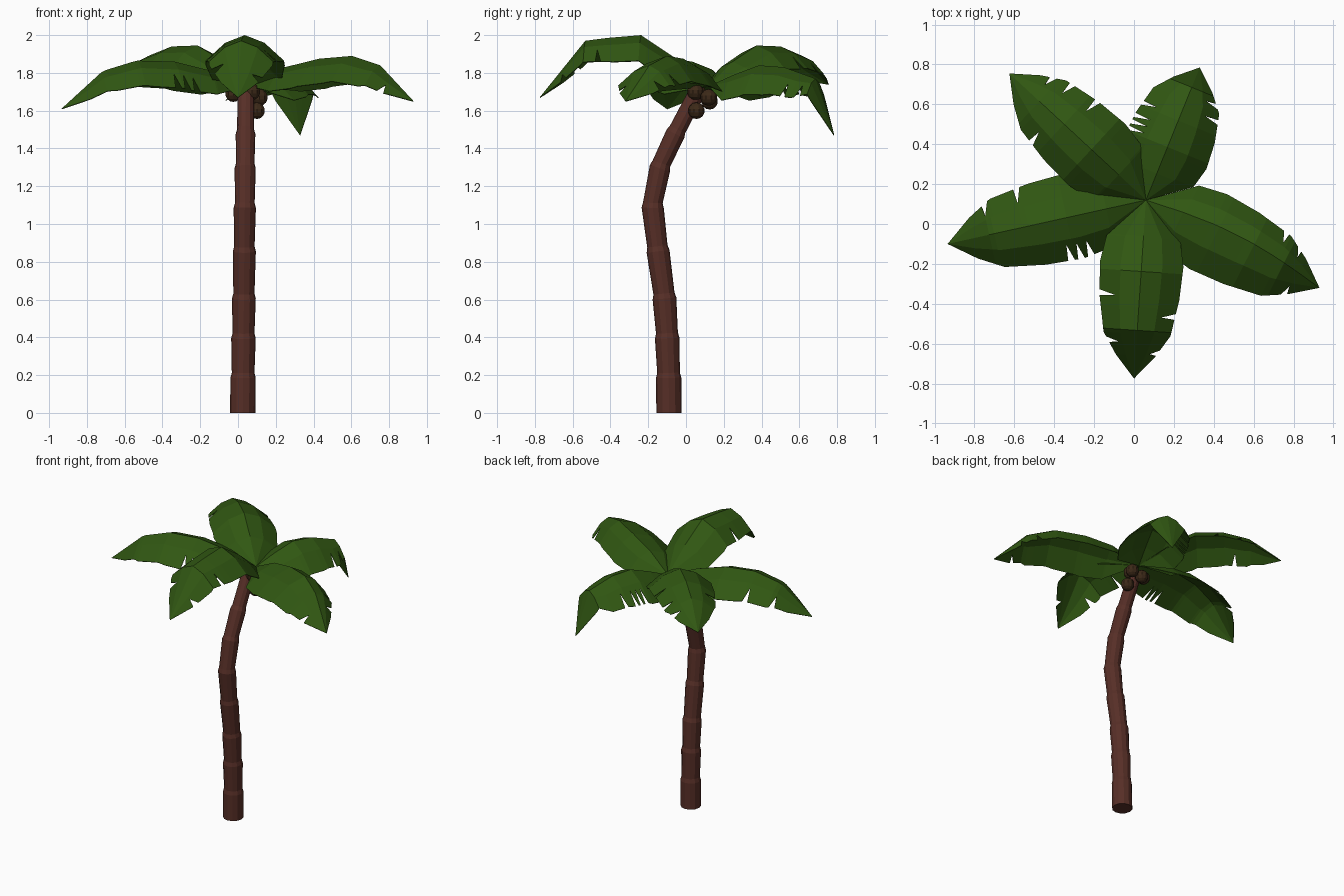
import bpy, bmesh, math
from mathutils import Vector

cube = bpy.data.objects.get("Cube")
if cube:
    bpy.data.objects.remove(cube, do_unlink=True)


def material(name, rgb):
    mat = bpy.data.materials.new(name)
    mat.use_nodes = True
    mat.diffuse_color = (*rgb, 1)
    bsdf = next(n for n in mat.node_tree.nodes if n.type == "BSDF_PRINCIPLED")
    bsdf.inputs["Base Color"].default_value = (*rgb, 1)
    bsdf.inputs["Roughness"].default_value = 0.9
    return mat


leaf_green = material("leaf green", (0.03, 0.095, 0.006))
bark_brown = material("bark brown", (0.095, 0.028, 0.02))
husk_brown = material("husk brown", (0.045, 0.022, 0.009))


def make_object(name, bm, mat):
    mesh = bpy.data.meshes.new(name)
    bm.to_mesh(mesh)
    bm.free()
    mesh.materials.append(mat)
    obj = bpy.data.objects.new(name, mesh)
    bpy.context.scene.collection.objects.link(obj)
    return obj


def interpolate(points, t):
    """Piecewise linear value at t of (t, value) pairs."""
    for (t0, v0), (t1, v1) in zip(points, points[1:]):
        if t <= t1:
            return v0 + (v1 - v0) * (t - t0) / (t1 - t0)
    return points[-1][1]


# Trunk: segments that flare towards their top and step in at each joint
JOINTS = [  # y, z, radius
    (-.09, 0, .067), (-.092, .2, .067), (-.1, .41, .065), (-.115, .62, .063),
    (-.15, .87, .061), (-.178, 1.1, .059), (-.135, 1.31, .056),
    (-.05, 1.49, .052), (.06, 1.7, .044)]
SIDES = 12


def build_trunk():
    nodes = [(Vector((.025 + .01 * z, y, z)), r) for y, z, r in JOINTS]
    rings = []
    for i, (p, r) in enumerate(nodes):
        before = (p - nodes[i - 1][0]).normalized() if i else Vector((0, 0, 1))
        after = (nodes[i + 1][0] - p).normalized() if i < len(nodes) - 1 else before
        axis = (before + after).normalized() if i else before
        if i == 0:
            rings.append((p, axis, r))
        else:
            rings.append((p - before * .015, axis, r))
            rings.append((p + after * .012, axis, r - .007))
    bm = bmesh.new()
    loops = []
    for p, axis, r in rings:
        u = Vector((1, 0, 0))
        v = axis.cross(u).normalized()
        angles = [math.tau * k / SIDES for k in range(SIDES)]
        loops.append([bm.verts.new(p + r * (u * math.cos(a) + v * math.sin(a)))
                      for a in angles])
    for low, high in zip(loops, loops[1:]):
        for k in range(SIDES):
            n = (k + 1) % SIDES
            bm.faces.new((low[k], low[n], high[n], high[k]))
    bm.faces.new(loops[0][::-1])
    bm.faces.new(loops[-1])
    bmesh.ops.recalc_face_normals(bm, faces=bm.faces[:])
    make_object("trunk", bm, bark_brown)


# Fronds: ridged leaves with drooping, notched edges
CROWN = Vector((.06, .12, 1.73))
WIDTH = [(0, 0), (.21, .185), (.36, .21), (.55, .2), (.75, .168), (.87, .1), (1, 0)]


def build_frond(name, tip, heights, bend, droop, left_cuts, right_cuts,
                scale=1.0, bulge=0.0):
    tip = Vector(tip)
    chord = tip - CROWN
    side = Vector((-chord.y, chord.x, 0)).normalized()
    stations = [0, .2, .4, .6, bend, 1]
    ridge = list(zip(stations, [CROWN.z, *heights, tip.z]))
    samples = set(stations) | {t for t, _ in WIDTH}
    for cut in left_cuts + right_cuts:
        samples = {t for t in samples
                   if t in (0, 1) or not cut - .025 < t < cut + .01}
    for cut in left_cuts + right_cuts:
        samples |= {cut - .025, cut, cut + .008}

    bm = bmesh.new()
    rows = []
    for t in sorted(samples):
        base = CROWN + chord * t
        base.z = interpolate(ridge, t)
        spine = base + side * bulge * math.sin(math.pi * t)
        full = interpolate(WIDTH, t) * scale
        row = [spine]
        for sign, cuts in ((1, left_cuts), (-1, right_cuts)):
            sag = Vector((0, 0, droop * full / .2))
            edge = base + side * sign * full - sag
            middle = spine.lerp(edge, .5) + sag * .2
            if t in cuts:
                edge = middle.lerp(edge, .25)
            row = [edge, middle] + row if sign > 0 else row + [middle, edge]
        rows.append([bm.verts.new(p) for p in row])
    for a, b in zip(rows, rows[1:]):
        for k in range(len(a) - 1):
            bm.faces.new((a[k], a[k + 1], b[k + 1], b[k]))
    bmesh.ops.remove_doubles(bm, verts=bm.verts[:], dist=.0005)
    bm.normal_update()
    if sum(f.normal.z for f in bm.faces) < 0:
        bmesh.ops.reverse_faces(bm, faces=bm.faces[:])
    obj = make_object(name, bm, leaf_green)
    solid = obj.modifiers.new("thickness", "SOLIDIFY")
    solid.thickness = .004


# Coconuts: a cluster under the crown
def build_coconuts():
    spots = [(.1, .055, 1.6), (.115, .12, 1.67), (-.025, .065, 1.69),
             (.04, .125, 1.65), (.075, .05, 1.7)]
    for i, spot in enumerate(spots):
        bm = bmesh.new()
        bmesh.ops.create_uvsphere(bm, u_segments=10, v_segments=7, radius=.044)
        nut = make_object(f"coconut_{i + 1}", bm, husk_brown)
        nut.location = spot


build_trunk()
build_frond("front_frond", (0, -.775, 1.67), (1.88, 2, 1.985, 1.97), .73, .13,
            [.65, .86], [.54, .8])
build_frond("right_frond", (-.935, -.1, 1.61), (1.81, 1.86, 1.865, 1.81), .78, .13,
            [.33, .38, .43], [.62, .79], scale=1.04)
build_frond("back_right_frond", (-.625, .755, 1.74), (1.86, 1.945, 1.94, 1.89), .78, .12,
            [.67], [.56, .72, .82])
build_frond("back_left_frond", (.33, .785, 1.47), (1.79, 1.84, 1.83, 1.77), .85, .14,
            [.43, .48, .53, .63], [.7, .8], scale=1.06)
build_frond("left_frond", (.93, -.32, 1.65), (1.83, 1.875, 1.89, 1.84), .78, .14,
            [.73, .83], [.86], bulge=.05)
build_coconuts()
